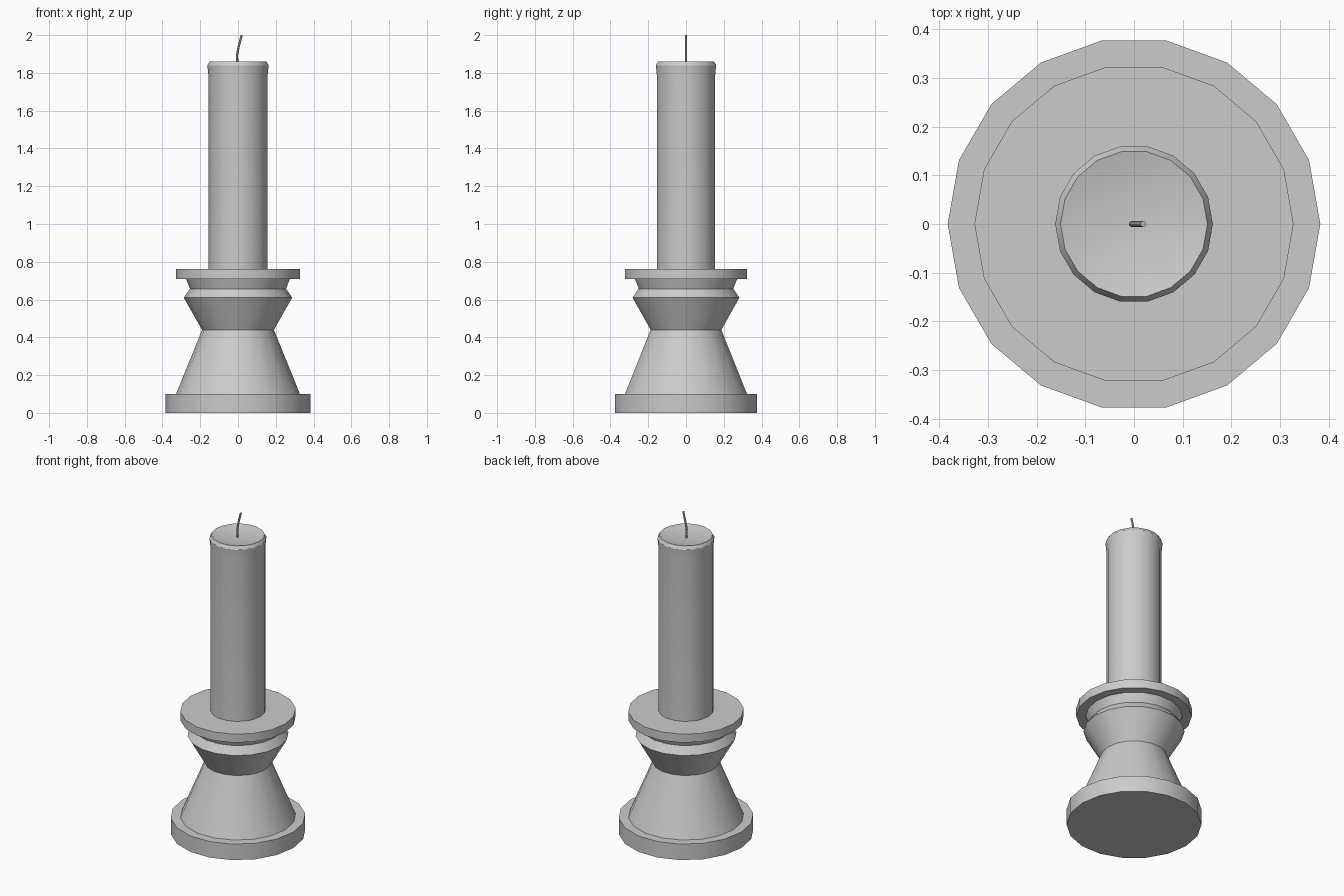
import bpy, bmesh
from math import cos, sin, tau, radians
from mathutils import Vector

if "Cube" in bpy.data.objects:
    bpy.data.objects.remove(bpy.data.objects["Cube"])


def finish(name, bm, angle):
    bmesh.ops.recalc_face_normals(bm, faces=bm.faces)
    mesh = bpy.data.meshes.new(name)
    bm.to_mesh(mesh)
    bm.free()
    ob = bpy.data.objects.new(name, mesh)
    bpy.context.collection.objects.link(ob)
    bpy.ops.object.select_all(action='DESELECT')
    ob.select_set(True)
    bpy.context.view_layer.objects.active = ob
    bpy.ops.object.shade_smooth_by_angle(angle=radians(angle))
    return ob


def skin_rings(name, rings, angle=30):
    """Bridge a list of point rings and cap both ends."""
    bm = bmesh.new()
    loops = [[bm.verts.new(p) for p in ring] for ring in rings]
    n = len(loops[0])
    for a, b in zip(loops, loops[1:]):
        for i in range(n):
            j = (i + 1) % n
            bm.faces.new((a[i], a[j], b[j], b[i]))
    bm.faces.new(loops[0][::-1])
    bm.faces.new(loops[-1])
    return finish(name, bm, angle)


def lathe(name, profile, sides=18):
    return skin_rings(name, [[(r * cos(tau * i / sides), r * sin(tau * i / sides), z)
                              for i in range(sides)] for r, z in profile])


# Turned holder: foot, waisted stem, collar and drip plate
lathe("candle_holder", [(0.383, 0), (0.383, 0.10), (0.328, 0.10), (0.19, 0.44),
                        (0.287, 0.61), (0.254, 0.657), (0.275, 0.71),
                        (0.328, 0.71), (0.328, 0.763)])

# Candle with a slightly flared rim and dished top
lathe("candle", [(0.156, 0.755), (0.156, 1.78), (0.162, 1.84),
                 (0.151, 1.86), (0.08, 1.843)])

# Bent wick
path = [(-0.004, 1.84), (-0.005, 1.895), (0.004, 1.94), (0.019, 2.0)]
wick_rings = []
for k, (x, z) in enumerate(path):
    a, b = path[max(k - 1, 0)], path[min(k + 1, len(path) - 1)]
    d = Vector((b[0] - a[0], 0, b[1] - a[1])).normalized()
    side = Vector((d.z, 0, -d.x))
    wick_rings.append([Vector((x, 0, z)) + 0.006 * (side * cos(tau * i / 8)
                       + Vector((0, 1, 0)) * sin(tau * i / 8)) for i in range(8)])
skin_rings("wick", wick_rings)
